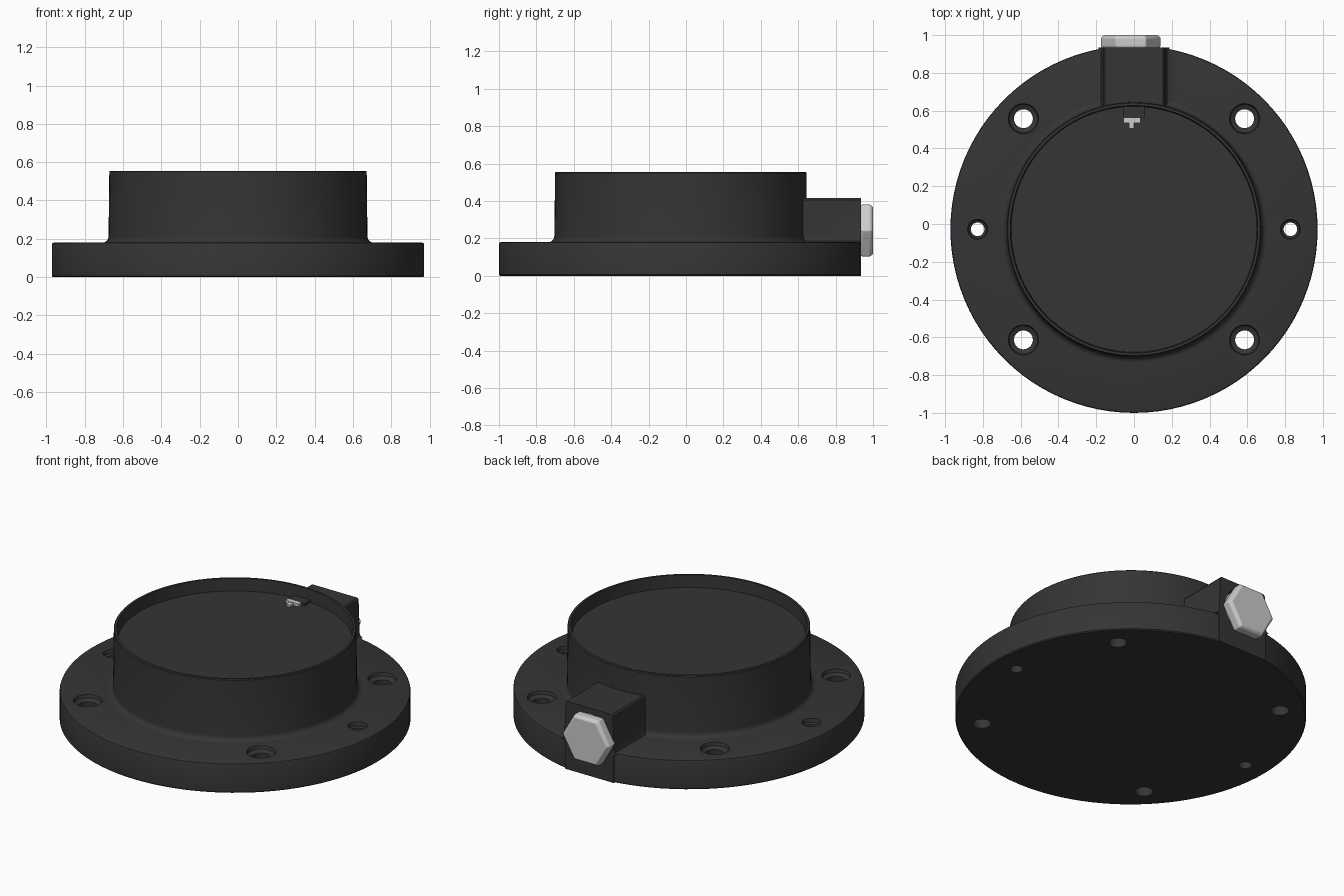
import bpy, bmesh
from math import pi, cos, sin, radians
from mathutils import Matrix

if "Cube" in bpy.data.objects:
    bpy.data.objects.remove(bpy.data.objects["Cube"])

CY = -0.028          # centre of the round body in y
TURN = Matrix.Rotation(-pi / 2, 4, 'X')   # lathe axis z -> +y


def material(name, c):
    m = bpy.data.materials.new(name)
    m.diffuse_color = (*c, 1)
    m.use_nodes = True
    m.node_tree.nodes["Principled BSDF"].inputs["Base Color"].default_value = m.diffuse_color
    return m


dark = material("dark_plastic", (0.035, 0.035, 0.037))
light = material("light_metal", (0.62, 0.62, 0.62))


def finish(bm, name, mat, matrix):
    bmesh.ops.transform(bm, matrix=matrix, verts=bm.verts)
    bmesh.ops.recalc_face_normals(bm, faces=bm.faces)
    me = bpy.data.meshes.new(name)
    bm.to_mesh(me)
    bm.free()
    ob = bpy.data.objects.new(name, me)
    bpy.context.collection.objects.link(ob)
    if mat:
        me.materials.append(mat)
    return ob


def lathe(name, profile, mat, loc, n=96, rot=Matrix()):
    bm = bmesh.new()
    rings = [[bm.verts.new((r * cos(2 * pi * i / n), r * sin(2 * pi * i / n), z))
              for i in range(n)] for r, z in profile]
    for a, b in zip(rings, rings[1:]):
        for i in range(n):
            j = (i + 1) % n
            bm.faces.new((a[i], a[j], b[j], b[i]))
    bm.faces.new(rings[0])
    bm.faces.new(rings[-1])
    return finish(bm, name, mat, Matrix.Translation(loc) @ rot)


def extrude_y(name, outline, y0, y1, mat):
    bm = bmesh.new()
    f = bm.faces.new([bm.verts.new((x, y0, z)) for x, z in outline])
    ext = bmesh.ops.extrude_face_region(bm, geom=[f])
    vs = [v for v in ext["geom"] if isinstance(v, bmesh.types.BMVert)]
    bmesh.ops.translate(bm, verts=vs, vec=(0, y1 - y0, 0))
    return finish(bm, name, mat, Matrix())


def box(name, x0, x1, y0, y1, z0, z1, mat):
    return extrude_y(name, [(x0, z0), (x1, z0), (x1, z1), (x0, z1)], y0, y1, mat)


def boolean(ob, other, op):
    m = ob.modifiers.new(op.lower(), 'BOOLEAN')
    m.operation, m.object, m.solver = op, other, 'EXACT'
    bpy.context.view_layer.objects.active = ob
    bpy.ops.object.modifier_apply(modifier=m.name)
    bpy.data.objects.remove(other)


def smooth(ob):
    bpy.ops.object.select_all(action='DESELECT')
    ob.select_set(True)
    bpy.context.view_layer.objects.active = ob
    bpy.ops.object.shade_smooth_by_angle(angle=radians(30))


# Flange and shallow cup, with a fillet between them
fillet = [(0.708 - 0.032 * sin(a), 0.212 - 0.032 * cos(a))
          for a in (i * pi / 12 for i in range(7))]
housing = lathe("flanged_housing",
                [(0.966, 0), (0.972, 0.006), (0.972, 0.17), (0.969, 0.177), (0.962, 0.18)]
                + fillet + [(0.672, 0.55), (0.668, 0.555), (0.655, 0.555), (0.65, 0.48)],
                dark, (0, CY, 0))
boolean(housing, box("flat_cutter", -1, 1, 0.935, 1.2, -0.1, 0.7, None), 'DIFFERENCE')

# Side boss for the plug, flared where it meets the flange
half = [(0.165, 0.0), (0.165, 0.165), (0.188, 0.178), (0.174, 0.186), (0.167, 0.205),
        (0.161, 0.405), (0.153, 0.415)]
boss = extrude_y("boss", half + [(-x, z) for x, z in reversed(half)], 0.58, 0.9352, dark)
boolean(housing, boss, 'UNION')
boolean(housing, lathe("bore_cutter", [(0.132, 0), (0.132, 0.2)], None,
                       (-0.005, 0.84, 0.25), 48, TURN), 'DIFFERENCE')

# Four countersunk mounting holes and two smaller ones
holes = [(45 + 90 * k, 0.05, 0.083) for k in range(4)] + [(0, 0.036, 0.056), (180, 0.036, 0.056)]
for deg, r, head in holes:
    a = radians(deg)
    cutter = lathe("hole_cutter", [(r, -0.1), (r, 0.15), (r + 0.012, 0.156),
                                   (head - 0.008, 0.162), (head, 0.19)],
                   None, (0.828 * cos(a), CY + 0.828 * sin(a), 0), 32)
    boolean(housing, cutter, 'DIFFERENCE')
smooth(housing)

# Hexagonal plug with its ribbed neck in the bore
plug = lathe("hex_plug", [(0.152, 0.931), (0.16, 0.94), (0.16, 0.985), (0.146, 1.0)],
             light, (-0.017, 0, 0.242), 6, TURN)
bev = plug.modifiers.new("rounded_edges", 'BEVEL')
bev.width, bev.segments = 0.01, 3
smooth(plug)
ribs = []
for k in range(4):
    y = 0.85 + 0.022 * k
    ribs += [(0.115, y), (0.127, y + 0.006), (0.127, y + 0.014), (0.115, y + 0.02)]
neck = lathe("plug_neck", ribs + [(0.115, 0.94)], light, (-0.005, 0, 0.25), 48, TURN)
smooth(neck)

# Cable outlet and contact on the cup floor
box("outlet_block", -0.055, 0.055, 0.56, 0.626, 0.47, 0.495, dark)
box("contact_bar", -0.055, 0.035, 0.535, 0.56, 0.475, 0.497, light)
box("contact_pin", -0.027, 0.0, 0.505, 0.535, 0.475, 0.493, light)
